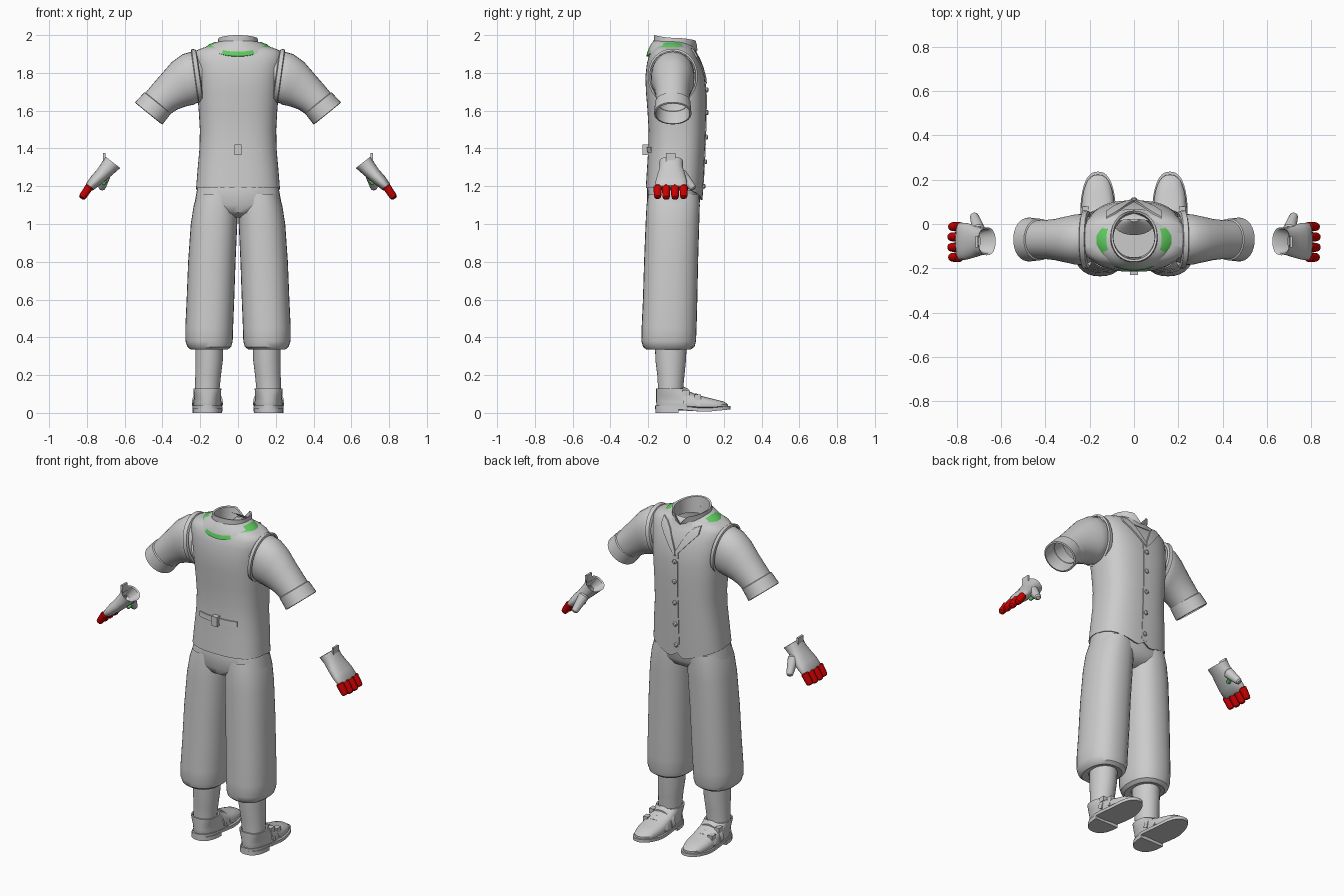
import bpy, bmesh, math
from mathutils import Vector as V

if "Cube" in bpy.data.objects:
    bpy.data.objects.remove(bpy.data.objects["Cube"])


def material(name, rgb):
    m = bpy.data.materials.new(name)
    m.diffuse_color = (*rgb, 1)
    m.use_nodes = True
    m.node_tree.nodes["Principled BSDF"].inputs["Base Color"].default_value = m.diffuse_color
    return m


GREY = material("grey cloth", (0.6, 0.6, 0.6))
GREEN = material("green trim", (0.11, 0.6, 0.11))
RED = material("red fingers", (0.6, 0.0, 0.0))
X, Y, Z = V((1, 0, 0)), V((0, 1, 0)), V((0, 0, 1))


def ring(c, u, v, ru, rv, n=32, p=2.0):
    """Superellipse ring spanned by u and v."""
    pts = []
    for i in range(n):
        a = 2 * math.pi * i / n
        f = lambda t: math.copysign(abs(t) ** (2 / p), t) if abs(t) > 1e-9 else 0
        pts.append(V(c) + u * ru * f(math.cos(a)) + v * rv * f(math.sin(a)))
    return pts


def flat(z, x0, x1, y0, y1, p=2.0, n=32):
    """Level ring between the given limits."""
    return ring(((x0 + x1) / 2, (y0 + y1) / 2, z), X, Y, (x1 - x0) / 2, (y1 - y0) / 2, n, p)


def loft(name, rings, mat=GREY, caps=(0, 0), mirror=False, rule=None, loop=False):
    bm = bmesh.new()
    vs = [[bm.verts.new(p) for p in r] for r in rings]
    n = len(rings[0])
    pairs = list(zip(vs, vs[1:])) + ([(vs[-1], vs[0])] if loop else [])
    for a, b in pairs:
        for i in range(n):
            j = (i + 1) % n
            bm.faces.new((a[i], a[j], b[j], b[i]))
    for on, r in zip(caps, (vs[0], vs[-1])):
        if on:
            bm.faces.new(r)
    bmesh.ops.recalc_face_normals(bm, faces=bm.faces)
    me = bpy.data.meshes.new(name)
    me.materials.append(mat)
    if rule:
        me.materials.append(GREEN)
        for f in bm.faces:
            f.material_index = int(rule(f.calc_center_median()))
    bm.to_mesh(me)
    bm.free()
    ob = bpy.data.objects.new(name, me)
    bpy.context.collection.objects.link(ob)
    if mirror:
        ob.modifiers.new("mirror", 'MIRROR').use_mirror_merge = False
    return ob


def tube(name, a, b, r0, r1, mat=GREY, mirror=True, n=14):
    """Round-ended stub from a to b."""
    a, b = V(a), V(b)
    d = (b - a).normalized()
    u = d.orthogonal().normalized()
    v = d.cross(u)
    L = (b - a).length
    prof = [(0, r0 * .8), (.08, r0), (.8, r1), (.94, r1 * .85), (1, r1 * .5)]
    loft(name, [ring(a + d * L * t, u, v, r, r, n) for t, r in prof], mat, (1, 1), mirror)


def box(name, c, s, mat=GREY, mirror=False):
    c = V(c)
    rect = lambda z: [c + V((i * s[0] / 2, j * s[1] / 2, z * s[2] / 2))
                      for i, j in ((-1, -1), (1, -1), (1, 1), (-1, 1))]
    loft(name, [rect(-1), rect(1)], mat, (1, 1), mirror)


# Vest body: height, half width, back, front
P = 2.6
BODY = [(1.19, .222, -.213, .088), (1.3, .213, -.206, .096), (1.4, .204, -.2, .1),
        (1.5, .202, -.198, .104), (1.6, .208, -.204, .106), (1.7, .216, -.212, .106),
        (1.78, .222, -.215, .098), (1.85, .232, -.207, .078), (1.895, .236, -.195, .058),
        (1.918, .222, -.182, .045), (1.935, .18, -.17, .035), (1.945, .125, -.15, .02)]


def surface_y(x, z, side):
    for a, b in zip(BODY, BODY[1:]):
        if z <= b[0]:
            break
    t = min(1, (z - a[0]) / (b[0] - a[0]))
    w, y0, y1 = (a[i] + (b[i] - a[i]) * t for i in (1, 2, 3))
    k = max(0, 1 - abs(x / w) ** P) ** (1 / P)
    return (y0 + y1) / 2 + side * (y1 - y0) / 2 * k


def hem(p, inset=0):
    """Front hem drops to two points beside the centre."""
    if p.y > -.06:
        ax = abs(p.x)
        p.z -= .085 * (1 - ax / .24) if ax > .045 else .04 + .03 * ax / .045
    return p


rows = [flat(z, -w, w, a, b, P, 64) for z, w, a, b in BODY]
rows[0] = [hem(p) for p in rows[0]]
inner = [hem(p) for p in flat(1.195, -.212, .212, -.203, .076, P, 64)]
loft("vest", [inner] + rows)


def patch(name, cols, side, off, mirror=False, steps=8):
    """Thin plate on the vest; cols are (x, low z, high z)."""
    rings = []
    for x, z0, z1 in cols:
        col = [z0 + (z1 - z0) * i / steps for i in range(steps + 1)]
        out = [V((x, surface_y(x, z, side) + side * off, z)) for z in col]
        rings.append(out + [p - V((0, side * (off + .006), 0)) for p in reversed(out)])
    loft(name, rings, GREY, (1, 1), mirror)


# Front placket, lapels, buttons
patch("placket", [(-.02, 1.16, 1.76), (.02, 1.16, 1.76)], 1, .004)
patch("lapel", [(.002, 1.745, 1.775), (.03, 1.775, 1.83), (.06, 1.81, 1.885),
                (.09, 1.845, 1.915), (.125, 1.885, 1.93)], 1, .009, True)
for z in (1.71, 1.59, 1.46, 1.33, 1.2):
    y = surface_y(0, z, 1)
    loft("button", [ring((0, y + d, z), X, Z, r, r, 14)
                    for d, r in ((0, .013), (.009, .013), (.014, .008))], GREY, (1, 1))

# Back belt and buckle
patch("back_belt", [(-.125 + .025 * i, 1.378, 1.408) for i in range(11)], -1, .006)
box("belt_buckle", (0, -.213, 1.393), (.036, .032, .058))


# Collar: rolled flap with green edge, standing neckband with front notch
def collar_ring(w, y0, y1, zb, zs, zf, notch=0):
    pts = flat(0, -w, w, y0, y1, 2.1, 48)
    mid, half = (y0 + y1) / 2, (y1 - y0) / 2
    for p in pts:
        c = (p.y - mid) / half
        p.z = zs + ((zf if c > 0 else zb) - zs) * abs(c) ** 1.8
        if c > 0:
            p.z -= notch * max(0, 1 - abs(p.x) / .045)
    return pts


loft("collar", [collar_ring(.158, -.19, .045, 1.885, 1.925, 1.885),
                collar_ring(.17, -.21, .068, 1.888, 1.938, 1.885),
                collar_ring(.152, -.204, .06, 1.912, 1.952, 1.9),
                collar_ring(.125, -.19, .052, 1.945, 1.962, 1.92),
                collar_ring(.106, -.172, .05, 1.97, 1.965, 1.935, .02)],
     rule=lambda c: c.y < .03 and (abs(c.x) > .128 or c.z < 1.91 and c.y < -.1))
loft("neckband", [collar_ring(.108, -.172, .045, 1.93, 1.93, 1.9),
                  collar_ring(.104, -.17, .06, 2.0, 1.985, 1.97, .05),
                  collar_ring(.094, -.16, .05, 1.998, 1.982, 1.965, .05),
                  collar_ring(.092, -.15, .03, 1.9, 1.9, 1.88)])
# Shirt front inside the neck
loft("shirt_front", [flat(1.86, -.09, .09, -.05, .05), flat(1.93, -.02, .02, .01, .03)], GREY, (1, 1))


# Sleeves and cuffs: x, z, direction angle, half height, half depth
def arm(x, z, deg, rv, ry, y=-.07):
    a = math.radians(deg)
    return ring((x, y, z), Y, V((math.sin(a), 0, math.cos(a))), ry, rv, 32, 2.1)


loft("sleeve", [arm(.19, 1.775, 0, .125, .1), arm(.235, 1.775, 4, .138, .115),
                arm(.265, 1.765, 12, .137, .113), arm(.3, 1.743, 24, .125, .105),
                arm(.345, 1.705, 38, .106, .094), arm(.39, 1.67, 46, .093, .089),
                arm(.435, 1.628, 50, .085, .087)], mirror=True)
loft("cuff", [arm(.42, 1.645, 51, .076, .08), arm(.426, 1.64, 51, .09, .094),
              arm(.472, 1.586, 51, .093, .099), arm(.474, 1.584, 51, .084, .09),
              arm(.42, 1.645, 51, .078, .082), arm(.36, 1.695, 45, .08, .08)], mirror=True)
loft("armhole_rim", [arm(x, 1.782, 8, r, r * .9) for x, r in
                     ((.2, .128), (.205, .143), (.226, .147), (.23, .135))], mirror=True)

# Trousers: hips and gathered legs
loft("hips", [flat(1.035, -.1, .1, -.14, .0), flat(1.06, -.19, .19, -.19, .05),
              flat(1.1, -.232, .232, -.208, .072, 2.5), flat(1.2, -.214, .214, -.205, .078, 2.6),
              flat(1.25, -.2, .2, -.19, .08, 2.6)], caps=(1, 1))
LEG = [(1.16, .004, .215, -.2, .07), (1.1, .001, .234, -.209, .073), (1.0, .004, .25, -.214, .07),
       (.8, .013, .264, -.222, .064), (.6, .02, .272, -.228, .06), (.45, .026, .279, -.235, .056),
       (.38, .028, .278, -.236, .053), (.35, .036, .268, -.228, .045), (.335, .055, .25, -.21, .025),
       (.34, .085, .22, -.17, .0), (.38, .09, .215, -.16, -.01)]
loft("trouser_leg", [flat(z, a, b, c, d, 2.3) for z, a, b, c, d in LEG], mirror=True)

# Socks
loft("sock", [flat(z, a, b, c, d) for z, a, b, c, d in (
    (.4, .078, .225, -.165, .005), (.28, .08, .226, -.162, .0), (.2, .09, .226, -.152, -.008),
    (.13, .097, .228, -.148, -.015), (.09, .1, .228, -.148, -.015))], mirror=True)

# Shoes: upper, sole, heel, straps
loft("shoe_upper", [flat(z, .162 - w, .162 + w, a, b, 2.4) for z, w, a, b in (
    (.025, .072, -.153, .224), (.045, .076, -.157, .222), (.06, .074, -.158, .2),
    (.075, .072, -.158, .14), (.095, .072, -.158, .06), (.115, .073, -.158, .015),
    (.13, .074, -.158, -.008), (.13, .066, -.15, -.016), (.09, .06, -.14, -.025))], mirror=True)


def sole_z(y, top):
    t = max(0, min(1, (y + .05) / .13))
    return .02 - .013 * t + .011 * max(0, (y - .12) / .11) + (.018 if top else 0)


sole = []
for top in (0, 1):
    pts = flat(0, .082, .242, -.163, .236, 2.4, 48)
    for p in pts:
        p.z = sole_z(p.y, top)
    sole.append(pts)
loft("sole", sole, caps=(1, 1), mirror=True)
heel = [[V((p.x, min(p.y, -.04), z)) for p in flat(0, .084, .24, -.162, .1, 2.4)] for z in (0, .024)]
loft("heel", heel, caps=(1, 1), mirror=True)
for y, z, h, w in ((.0, .045, .085, .08), (.062, .04, .058, .076)):
    arcs = []
    for i in range(13):
        a = math.pi * i / 12
        d = V((math.cos(a) * w, 0, math.sin(a) * h))
        q = V((.162, y, z))
        arcs.append([q + d * k + V((0, s, -s * .5)) for k, s in
                     ((.93, -.013), (1.03, -.013), (1.03, .013), (.93, .013))])
    loft("shoe_strap", arcs, caps=(1, 1), mirror=True)
    box("shoe_buckle", (.162 + w * .72, y, z + h * .72), (.03, .036, .03), mirror=True)


# Gloved hands: open wrist, palm, thumb, red fingers
def hand(x, z, ry, rv, deg=45):
    a = math.radians(deg)
    return ring((x, -.078, z), Y, V((math.sin(a), 0, math.cos(a))), ry, rv, 24, 2.3)


loft("palm", [hand(.71, 1.275, .045, .022), hand(.667, 1.322, .055, .043, 52),
              hand(.663, 1.327, .063, .05, 52), hand(.69, 1.295, .062, .043, 50),
              hand(.72, 1.262, .073, .037), hand(.755, 1.228, .083, .033),
              hand(.785, 1.197, .084, .026), hand(.792, 1.19, .078, .018)],
     caps=(0, 1), mirror=True)
box("wrist_tab", (.708, -.08, 1.352), (.012, .05, .046), mirror=True)
tube("thumb", (.70, -.03, 1.27), (.722, .042, 1.185), .03, .021)
tube("palm_patch", (.705, -.02, 1.225), (.712, -.045, 1.215), .012, .012, GREEN)
for y, k in ((-.15, 0), (-.105, .004), (-.058, .004), (-.012, 0)):
    tube("finger", (.785, y, 1.2), (.826 + k, y, 1.138 - k), .022, .02, RED)

# Smooth shading with crisp edges
for ob in bpy.context.scene.objects:
    ob.select_set(True)
    bpy.context.view_layer.objects.active = ob
bpy.ops.object.shade_smooth_by_angle(angle=math.radians(35))
